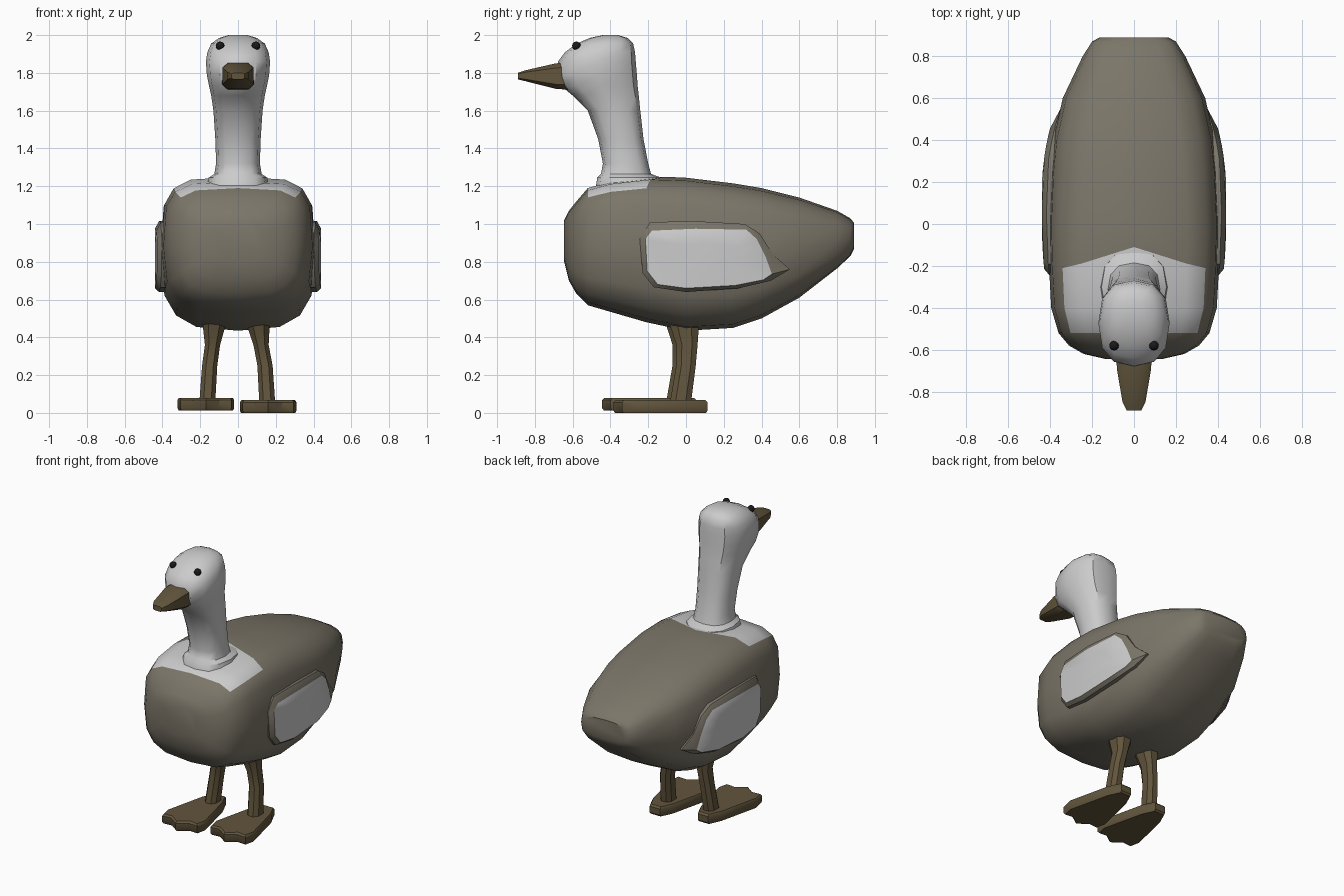
import bpy, bmesh, math


def material(name, rgb):
    m = bpy.data.materials.new(name)
    m.diffuse_color = (*rgb, 1)
    return m


BROWN = material("feather_brown", (0.20, 0.18, 0.14))
PALE = material("feather_pale", (0.8, 0.8, 0.8))
HORN = material("horn_brown", (0.12, 0.09, 0.045))
BLACK = material("eye_black", (0.01, 0.01, 0.01))


def oval(count, a, b, n_up=2.0, n_low=None, offset=0.0):
    """Superellipse outline; separate squareness for upper and lower half."""
    pts = []
    for i in range(count):
        t = 2 * math.pi * (i + offset) / count
        c, s = math.cos(t), math.sin(t)
        e = 2 / (n_up if s >= 0 else (n_low or n_up))
        pts.append((a * math.copysign(abs(c) ** e, c),
                    b * math.copysign(abs(s) ** e, s)))
    return pts


def finish(name, bm, mats, angle=35):
    bmesh.ops.recalc_face_normals(bm, faces=bm.faces)
    me = bpy.data.meshes.new(name)
    bm.to_mesh(me)
    bm.free()
    for m in mats:
        me.materials.append(m)
    me.shade_smooth()
    me.set_sharp_from_angle(angle=math.radians(angle))
    ob = bpy.data.objects.new(name, me)
    bpy.context.collection.objects.link(ob)
    return ob


def loft(name, rings, mats, pick=None, angle=35):
    """Skin a list of equal rings; pick(ring, segment) gives a material slot."""
    bm = bmesh.new()
    vs = [[bm.verts.new(p) for p in r] for r in rings]
    n = len(rings[0])
    for k in range(len(vs) - 1):
        for i in range(n):
            j = (i + 1) % n
            f = bm.faces.new((vs[k][i], vs[k][j], vs[k + 1][j], vs[k + 1][i]))
            f.material_index = pick(k, i) if pick else 0
    bm.faces.new(vs[0])
    last = bm.faces.new(vs[-1])
    last.material_index = pick(len(vs) - 1, 0) if pick else 0
    return finish(name, bm, mats, angle)


# Body: y, bottom z, top z, half width, squareness of the upper half
sections = [(-0.645, 0.80, 1.02, 0.13, 2.6), (-0.62, 0.70, 1.07, 0.24, 3.0),
            (-0.58, 0.63, 1.12, 0.31, 3.4), (-0.52, 0.57, 1.19, 0.36, 4),
            (-0.40, 0.535, 1.225, 0.395, 4), (-0.21, 0.48, 1.25, 0.405, 4),
            (0.0, 0.435, 1.245, 0.41, 4), (0.25, 0.45, 1.215, 0.40, 3.8),
            (0.40, 0.50, 1.19, 0.385, 3.6), (0.60, 0.61, 1.14, 0.34, 3.3),
            (0.80, 0.765, 1.07, 0.245, 3), (0.87, 0.83, 1.03, 0.20, 3),
            (0.89, 0.87, 1.005, 0.165, 3)]
rings = []
for k, (y, lo, hi, w, n) in enumerate(sections):
    ring = []
    for x, z in oval(16, w, (hi - lo) / 2, n, 3.1):
        # The pale collar patch ends in a point-like tab behind the neck
        back = 0.11 * max(0, 1 - abs(x) / 0.31) if k == 5 and z > 0.1 else 0
        ring.append((x, y + min(back, 0.10), (lo + hi) / 2 + z))
    rings.append(ring)
loft("body", rings, [BROWN, PALE],
     lambda k, i: 1 if k in (3, 4) and 2 <= i < 6 else 0)

# Neck and head: z, front y, back y, half width
levels = [(1.18, -0.48, -0.13, 0.17), (1.245, -0.47, -0.13, 0.155),
          (1.265, -0.45, -0.185, 0.125), (1.32, -0.44, -0.20, 0.116),
          (1.45, -0.465, -0.225, 0.12), (1.60, -0.52, -0.242, 0.13),
          (1.68, -0.60, -0.25, 0.142), (1.73, -0.66, -0.256, 0.153),
          (1.79, -0.68, -0.26, 0.165), (1.86, -0.678, -0.266, 0.17),
          (1.91, -0.64, -0.27, 0.162), (1.955, -0.58, -0.28, 0.142),
          (1.985, -0.51, -0.31, 0.10), (2.0, -0.44, -0.36, 0.05)]
loft("neck_and_head",
     [[(x, (f + b) / 2 + y, z) for x, y in oval(12, w, (b - f) / 2, 2.5)]
      for z, f, b, w in levels], [PALE])

# Beak
loft("beak",
     [[(x, y, z + dz) for x, dz in oval(8, w, h, 4, offset=0.5)]
      for y, w, h, z in [(-0.62, 0.088, 0.075, 1.783), (-0.69, 0.085, 0.07, 1.783),
                         (-0.85, 0.057, 0.03, 1.785), (-0.89, 0.036, 0.018, 1.783)]],
     [HORN])

# Wing outlines in (y, z): brown rim and pale inner panel
rim = [(-0.19, 1.01), (0.05, 1.015), (0.31, 1.0), (0.39, 0.95), (0.46, 0.84),
       (0.55, 0.76), (0.45, 0.70), (0.28, 0.66), (0.0, 0.64), (-0.17, 0.665),
       (-0.23, 0.74), (-0.245, 0.92)]
panel = [(-0.18, 0.965), (0.05, 0.975), (0.32, 0.97), (0.375, 0.92), (0.42, 0.83),
         (0.455, 0.735), (0.41, 0.705), (0.26, 0.675), (0.0, 0.66), (-0.15, 0.68),
         (-0.205, 0.75), (-0.215, 0.92)]


def bulge(y):
    return 0.44 - 0.42 * max(0, y - 0.15) ** 2 - 0.25 * min(0, y) ** 2


for side, s in (("left", -1), ("right", 1)):
    wing = [[(s * 0.30, y, z) for y, z in rim],
            [(s * (bulge(y) - 0.022), y, z) for y, z in rim],
            [(s * bulge(y), y, z) for y, z in panel],
            [(s * (bulge(0.12 + (y - 0.12) * 0.5)), 0.12 + (y - 0.12) * 0.5,
              0.82 + (z - 0.82) * 0.5) for y, z in panel]]
    loft(side + "_wing", wing, [BROWN, PALE], lambda k, i: 1 if k >= 2 else 0)

    # Eye
    bm = bmesh.new()
    bmesh.ops.create_uvsphere(bm, u_segments=12, v_segments=8, radius=0.023)
    bmesh.ops.translate(bm, verts=bm.verts, vec=(s * 0.095, -0.58, 1.943))
    finish(side + "_eye", bm, [BLACK])

# Legs and webbed feet; the left one stands slightly further forward
web = [(-0.04, 0.115), (0.04, 0.115), (0.08, 0.03), (0.15, -0.27), (0.135, -0.34),
       (0.07, -0.335), (0.0, -0.385), (-0.07, -0.335), (-0.135, -0.34),
       (-0.15, -0.27), (-0.08, 0.03)]
for side, xs, dy, foot_x, foot_y, lift in (
        ("right", (0.105, 0.122, 0.143, 0.155), 0.0, 0.16, 0.0, 0.0),
        ("left", (-0.125, -0.135, -0.15, -0.163), -0.02, -0.17, -0.06, 0.013)):
    steps = [(-0.01, 0.48, 0.068, 0.085), (0.005, 0.36, 0.043, 0.06),
             (0.0, 0.25, 0.043, 0.055), (-0.03, 0.05, 0.045, 0.06)]
    loft(side + "_leg",
         [[(cx + x, cy + dy + y, z) for x, y in oval(8, a, b, 2.4, offset=0.5)]
          for cx, (cy, z, a, b) in zip(xs, steps)], [HORN])
    loft(side + "_foot",
         [[(foot_x + x * k, foot_y - 0.13 + (y + 0.13) * k, z + lift) for x, y in web]
          for z, k in ((0.0, 0.96), (0.012, 1.0), (0.055, 1.0), (0.067, 0.95))], [HORN])
